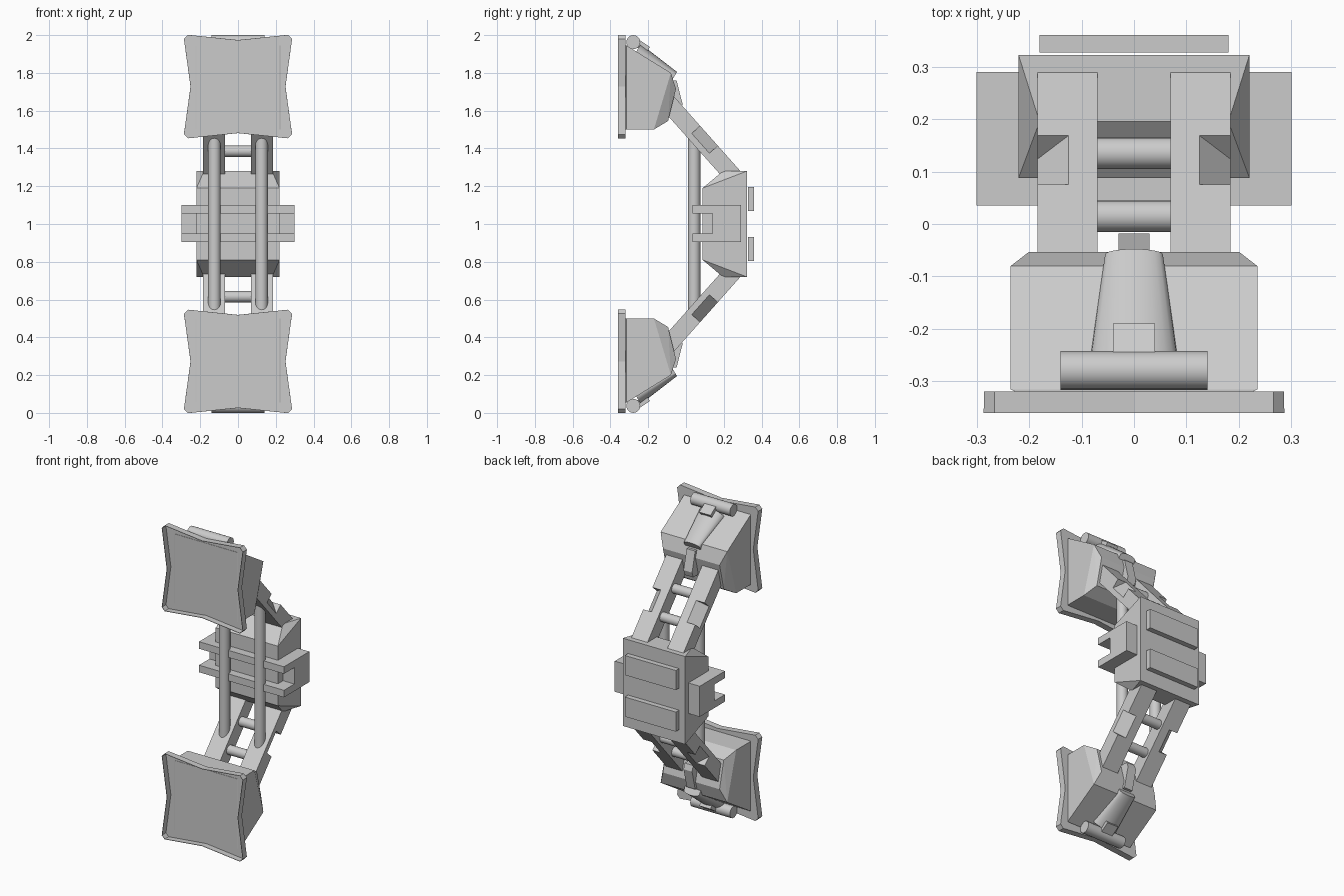
import bpy, bmesh, math
from mathutils import Vector, Matrix

if "Cube" in bpy.data.objects:
    bpy.data.objects.remove(bpy.data.objects["Cube"])

grey = bpy.data.materials.new("light_grey")
grey.use_nodes = True
grey.diffuse_color = (0.6, 0.6, 0.6, 1)
grey.node_tree.nodes["Principled BSDF"].inputs["Base Color"].default_value = (0.6, 0.6, 0.6, 1)

MID = 1.0  # height of the mirror plane; heights below are measured from it


def finish(name, bm):
    bmesh.ops.recalc_face_normals(bm, faces=bm.faces)
    mesh = bpy.data.meshes.new(name)
    bm.to_mesh(mesh)
    bm.free()
    mesh.materials.append(grey)
    obj = bpy.data.objects.new(name, mesh)
    bpy.context.collection.objects.link(obj)
    return obj


def smooth(obj):
    bpy.ops.object.select_all(action='DESELECT')
    obj.select_set(True)
    bpy.context.view_layer.objects.active = obj
    bpy.ops.object.shade_smooth_by_angle(angle=math.radians(35))


def hulls(name, groups):
    """One object made of a convex solid for each group of points."""
    bm = bmesh.new()
    for points in groups:
        verts = [bm.verts.new((x, y, MID + h)) for x, y, h in points]
        res = bmesh.ops.convex_hull(bm, input=verts)
        spare = [v for v in res["geom_interior"] if isinstance(v, bmesh.types.BMVert)]
        bmesh.ops.delete(bm, geom=spare, context='VERTS')
    bmesh.ops.dissolve_limit(bm, angle_limit=math.radians(1), verts=bm.verts, edges=bm.edges)
    return finish(name, bm)


def both(points):
    """Points together with their left-right mirror images."""
    return [(s * x, y, h) for s in (1, -1) for x, y, h in points]


def box(name, x, y, h):
    return hulls(name, [[(a, b, c) for a in x for b in y for c in h]])


def prism(name, points, offset, closed=True):
    """Flat outline pushed along an offset; the far end may stay open."""
    bm = bmesh.new()
    face = bm.faces.new([bm.verts.new((x, y, MID + h)) for x, y, h in points])
    new = bmesh.ops.extrude_face_region(bm, geom=[face], use_keep_orig=True)["geom"]
    bmesh.ops.translate(bm, vec=offset, verts=[v for v in new if isinstance(v, bmesh.types.BMVert)])
    if not closed:
        far = [f for f in new if isinstance(f, bmesh.types.BMFace)]
        bmesh.ops.delete(bm, geom=far, context='FACES_ONLY')
    return finish(name, bm)


def rod(name, start, end, radius):
    a, b = Vector(start), Vector(end)
    bm = bmesh.new()
    turn = (b - a).to_track_quat('Z', 'Y').to_matrix().to_4x4()
    place = Matrix.Translation((a + b) / 2 + Vector((0, 0, MID))) @ turn
    bmesh.ops.create_cone(bm, cap_ends=True, segments=20, radius1=radius, radius2=radius,
                          depth=(b - a).length, matrix=place)
    smooth(finish(name, bm))


# Central body with clipped corners
hulls("body", [both([(x, y, s * h) for s in (1, -1) for x, y, h in
                     ((0.22, 0.322, 0.28), (0.18, 0.195, 0.28), (0.22, 0.088, 0.19))])])

# Forked clamp running through the body
fork = [(0.035, 0.1), (0.29, 0.1), (0.29, -0.095), (0.035, -0.095),
        (0.035, -0.05), (0.14, -0.05), (0.14, 0.055), (0.035, 0.055)]
prism("side_clamp", [(-0.3, y, h) for y, h in fork], (0.6, 0, 0))

# Long tubes joining the upper and lower arms
for side, sx in (("left", 1), ("right", -1)):
    rod(side + "_tube", (sx * 0.125, 0.043, -0.46), (sx * 0.125, 0.043, 0.46), 0.033)

for level, s in (("upper", 1), ("lower", -1)):
    # Back plate
    box(level + "_back_plate", (-0.18, 0.18), (0.327, 0.36), (s * 0.07, s * 0.195))

    # Arms: slanted bars with a chamfered notch on the outer edge
    start, along, up = Vector((0, -0.1, 0.647)), Vector((0, 0.665, -0.747)), Vector((0, 0.747, 0.665))
    half = 0.046
    for side, sx in (("left", 1), ("right", -1)):
        def section(outline, u0, u1):
            pts = []
            for u in (u0, u1):
                for x, v in outline:
                    p = start + along * u + up * v
                    pts.append((sx * x, p.y, s * p.z))
            return pts
        full = [(0.07, half), (0.07, -half), (0.184, -half), (0.184, half)]
        cut = full[:3] + [(0.184, half - 0.06), (0.125, half)]
        hulls(f"{level}_{side}_arm", [section(full, 0, 0.212), section(cut, 0.212, 0.352),
                                      section(full, 0.352, 0.54)])

    # Cross rods between the arms
    for name, y, h in (("outer", 0.015, 0.52), ("inner", 0.135, 0.385)):
        rod(f"{level}_{name}_cross_rod", (-0.08, y, s * h), (0.08, y, s * h), 0.03)

    # Pad shell: pinched outline, hollow and open towards the front
    right = [(0, 0.245), (0.265, 0.2725), (0.285, 0.252)]
    right += [(0.25, 0)] + [(x, -z) for x, z in reversed(right)]
    ring = right + [(-x, z) for x, z in reversed(right[1:-1])]
    shell = prism(level + "_pad_shell", [(x, -0.32, s * (0.7275 + z)) for x, z in ring],
                  (0, -0.04, 0), closed=False)
    wall = shell.modifiers.new("wall", 'SOLIDIFY')
    wall.thickness = 0.003
    wall.offset = 0

    # Pad block behind the shell, its base just showing inside
    block = [(0.22, -0.323, 0.5), (0.22, -0.323, 0.945), (0.235, -0.315, 0.5), (0.235, -0.315, 0.945),
             (0.235, -0.17, 0.5), (0.235, -0.08, 0.80), (0.2, -0.095, 0.545), (0.2, -0.053, 0.715)]
    hulls(level + "_pad_block", [both([(x, y, s * h) for x, y, h in block])])

    # Tapered, rounded latch lying on the slope of the block
    latch = []
    for width, rise, y, h in ((0.085, 0.05, -0.265, 0.91), (0.055, 0.02, -0.058, 0.788)):
        for i in range(13):
            a = math.pi * i / 12
            lift = rise * math.sin(a)
            latch.append((width * math.cos(a), y + 0.52 * lift, s * (h + 0.855 * lift)))
        latch += both([(width, y - 0.03, s * (h - 0.05))])
    smooth(hulls(level + "_latch", [latch]))

    # Stem, tab and end rod of the latch
    stem = [(0.04, -0.27, 0.99), (0.04, -0.19, 0.937), (0.04, -0.21, 0.91), (0.04, -0.29, 0.95)]
    hulls(level + "_latch_stem", [both([(x, y, s * h) for x, y, h in stem])])
    tab = [(0.03, -0.05, 0.76), (0.03, -0.018, 0.635), (0.03, -0.03, 0.6), (0.03, -0.1, 0.6), (0.03, -0.1, 0.76)]
    hulls(level + "_latch_tab", [both([(x, y, s * h) for x, y, h in tab])])
    rod(level + "_end_rod", (-0.14, -0.279, s * 0.963), (0.14, -0.279, s * 0.963), 0.037)
